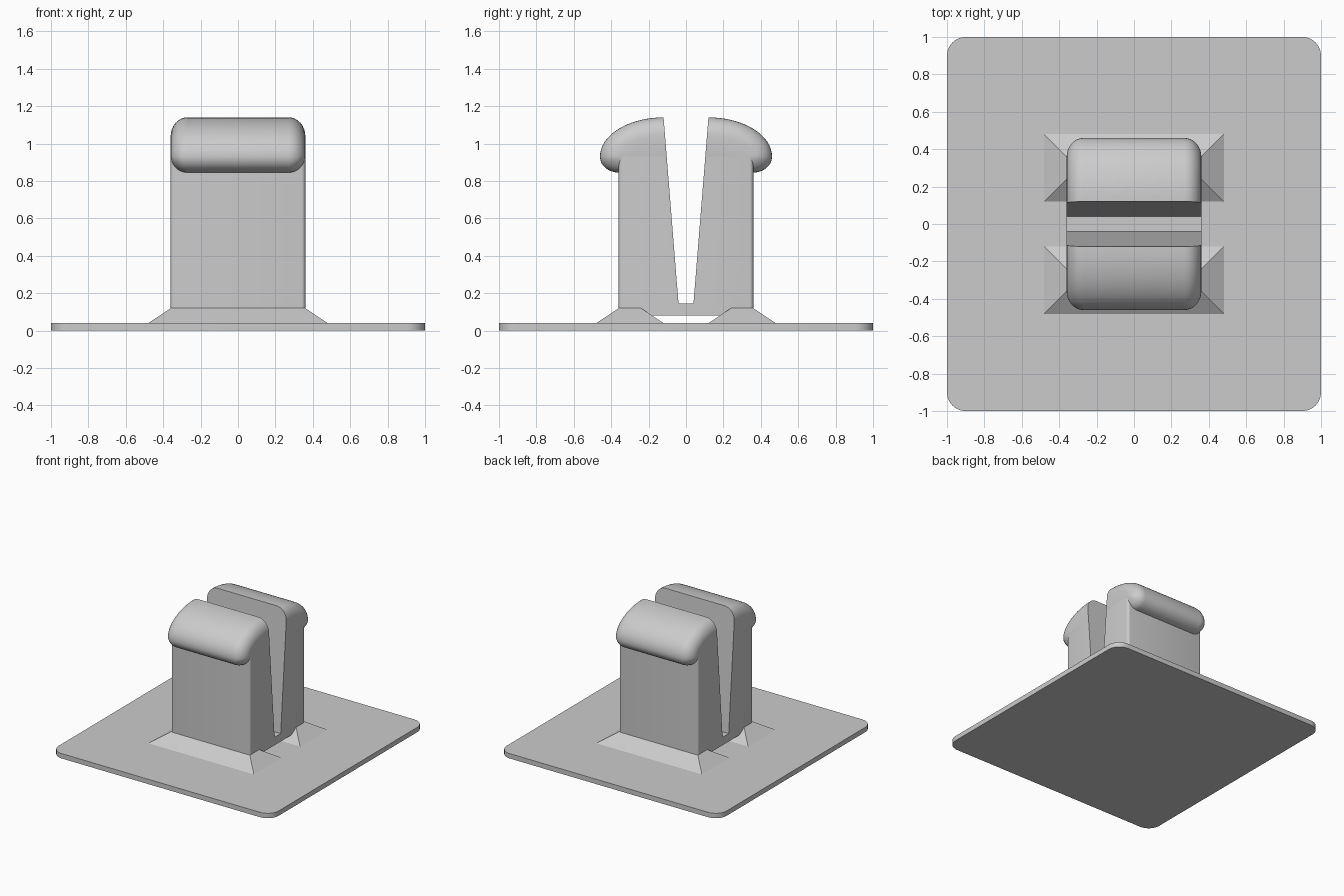
import bpy, bmesh, math

cube = bpy.data.objects.get("Cube")
if cube:
    bpy.data.objects.remove(cube)

grey = bpy.data.materials.new("light_grey_plastic")
grey.use_nodes = True
COLOUR = (0.6, 0.6, 0.6, 1)
grey.diffuse_color = COLOUR
grey.node_tree.nodes["Principled BSDF"].inputs["Base Color"].default_value = COLOUR


def finish(name, bm, angle=35):
    """Turn a bmesh into a shaded, coloured object."""
    bmesh.ops.recalc_face_normals(bm, faces=bm.faces)
    mesh = bpy.data.meshes.new(name)
    bm.to_mesh(mesh)
    bm.free()
    mesh.materials.append(grey)
    obj = bpy.data.objects.new(name, mesh)
    bpy.context.collection.objects.link(obj)
    bpy.ops.object.select_all(action='DESELECT')
    obj.select_set(True)
    bpy.context.view_layer.objects.active = obj
    bpy.ops.object.shade_smooth_by_angle(angle=math.radians(angle))
    return obj


def loft(sections):
    """Skin a list of closed rings and cap both ends."""
    bm = bmesh.new()
    rings = [[bm.verts.new(p) for p in s] for s in sections]
    n = len(rings[0])
    for a, b in zip(rings, rings[1:]):
        for i in range(n):
            j = (i + 1) % n
            bm.faces.new((a[i], a[j], b[j], b[i]))
    bm.faces.new(rings[0])
    bm.faces.new(rings[-1])
    return bm


def round_uprights(bm, radius, segments, y_min):
    """Bevel the vertical edges standing further out than y_min."""
    edges = [e for e in bm.edges
             if all(abs(v.co.y) > y_min for v in e.verts)
             and (e.verts[0].co - e.verts[1].co).xy.length < 1e-4]
    bmesh.ops.bevel(bm, geom=edges, offset=radius, segments=segments,
                    profile=0.5, affect='EDGES')


def rectangle(x, y0, y1, z):
    return [(-x, y0, z), (x, y0, z), (x, y1, z), (-x, y1, z)]


# Key sizes
HALF = 0.36        # half width of the stem
SLOT_Z = 0.145     # floor of the slot
TOP = 1.14
RIM_Z = 0.93       # widest level of the caps


def slot_y(z):
    return 0.04 + 0.08 * (z - SLOT_Z) / (TOP - SLOT_Z)


# Base plate with rounded corners
bm = loft([rectangle(1, -1, 1, 0), rectangle(1, -1, 1, 0.04)])
round_uprights(bm, 0.1, 8, 0.9)
finish("base_plate", bm)

# Split stem: a U-shaped profile across the full width
half_profile = [(HALF, 0.08), (HALF, RIM_Z), (slot_y(RIM_Z), RIM_Z), (0.04, SLOT_Z)]
profile = half_profile + [(-y, z) for y, z in reversed(half_profile)]
bm = loft([[(x, y, z) for y, z in profile] for x in (-HALF, HALF)])
round_uprights(bm, 0.02, 4, 0.3)
finish("split_stem", bm)


# Rounded cap: one section, shrunk towards the rim level near the ends
def cap_section(x, side):
    u = max(0, (abs(x) - 0.27) / 0.09)
    inset = 0.1 * (1 - math.sqrt(max(0, 1 - u * u)))
    height, drop = TOP - RIM_Z - inset, 0.085 - 0.82 * inset
    inner = slot_y(RIM_Z + height)
    outer = 0.46 - inset
    pts = []
    for i in range(17):
        a = math.pi / 2 * (1 - i / 16)
        pts.append((inner + (outer - inner) * math.cos(a), RIM_Z + height * math.sin(a)))
    for i in range(1, 9):
        a = math.pi / 2 * i / 8
        pts.append((outer - 0.1 * (1 - math.cos(a)), RIM_Z - drop * math.sin(a)))
    pts += [(0.2, RIM_Z - drop), (slot_y(RIM_Z), RIM_Z)]
    return [(x, side * y, z) for y, z in pts]


ends = [0.27 + 0.09 * math.sin(math.pi / 2 * i / 8) for i in range(9)]
stations = [-x for x in reversed(ends)] + ends

for name, side in (("front", -1), ("back", 1)):
    finish(name + "_cap", loft([cap_section(x, side) for x in stations]), 40)
    # Sloped foot joining the stem to the plate
    low, high = sorted((side * 0.12, side * 0.48))
    foot = loft([rectangle(0.48, low, high, 0.04),
                 rectangle(HALF, low + 0.12, high - 0.12, 0.12)])
    finish(name + "_foot", foot, 20)
